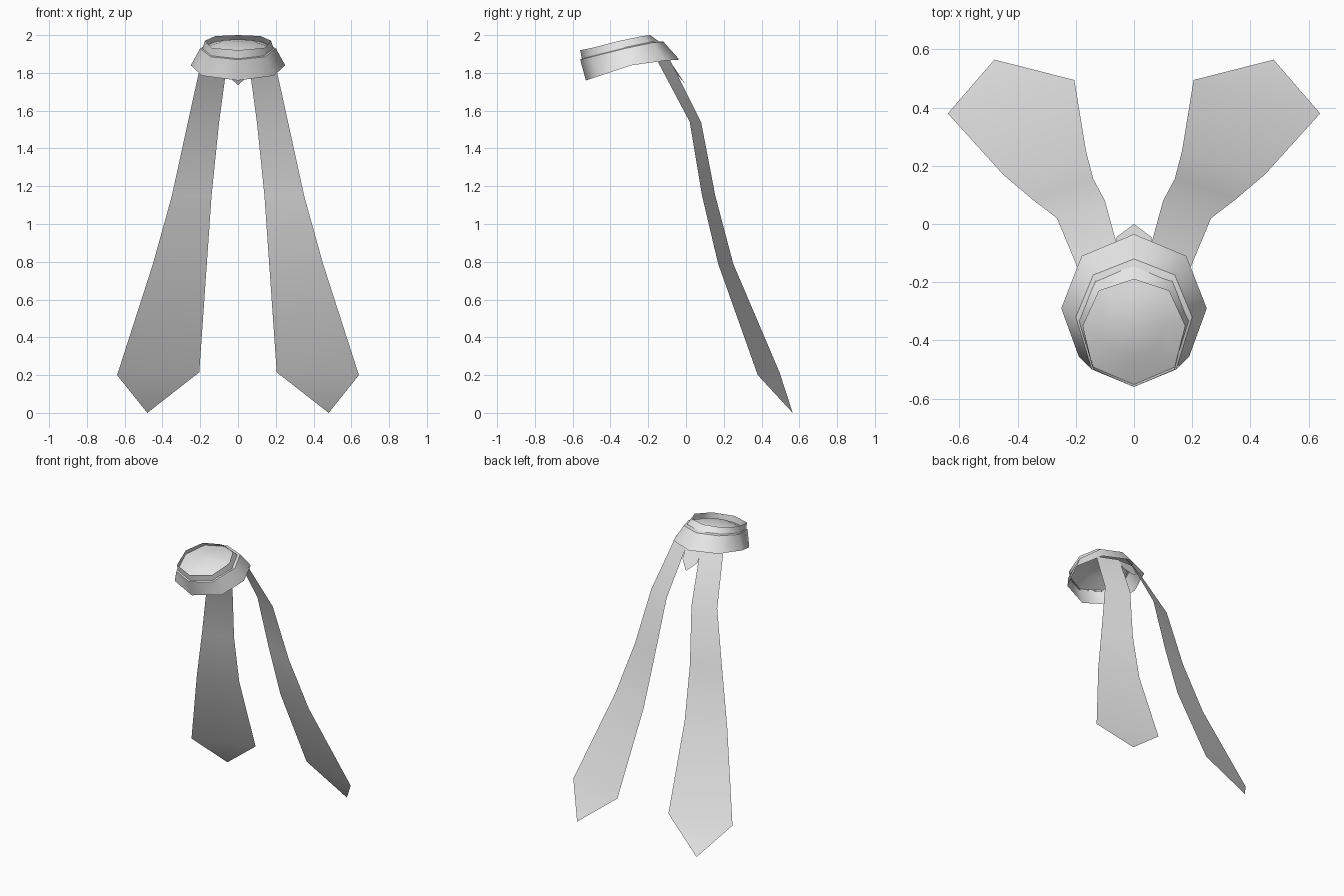
import bpy
from mathutils import Vector

cube = bpy.data.objects.get("Cube")
if cube:
    bpy.data.objects.remove(cube)

grey = bpy.data.materials.new("light_grey")
grey.use_nodes = True
grey.diffuse_color = (0.8, 0.8, 0.8, 1)
grey.node_tree.nodes["Principled BSDF"].inputs["Base Color"].default_value = grey.diffuse_color


def make(name, verts, faces):
    mesh = bpy.data.meshes.new(name)
    mesh.from_pydata(verts, [], faces)
    mesh.materials.append(grey)
    for p in mesh.polygons:
        p.use_smooth = True
    obj = bpy.data.objects.new(name, mesh)
    bpy.context.collection.objects.link(obj)
    return obj


def octagon(half):
    """Five points from front to back, mirrored into a closed ring."""
    return [Vector(p) for p in half] + [Vector((-x, y, z)) for x, y, z in half[3:0:-1]]


def loft(rings):
    """Quads between successive rings, facing outward when listed bottom to top."""
    n = len(rings[0])
    return [(r * n + i, r * n + (i + 1) % n, (r + 1) * n + (i + 1) % n, (r + 1) * n + i)
            for r in range(len(rings) - 1) for i in range(n)]


def band(name, rings):
    return make(name, sum(rings, []), loft(rings))


# Tilted eight-sided rims of the cap
brim = octagon([(0, -.53, 1.76), (.19, -.455, 1.785), (.25, -.29, 1.84), (.18, -.11, 1.865), (0, -.035, 1.87)])
waist = octagon([(0, -.56, 1.87), (.145, -.5, 1.885), (.2, -.32, 1.93), (.14, -.175, 1.96), (0, -.12, 1.965)])
base = octagon([(0, -.55, 1.865), (.14, -.49, 1.88), (.19, -.33, 1.925), (.135, -.185, 1.95), (0, -.13, 1.957)])
top = octagon([(0, -.56, 1.92), (.14, -.5, 1.932), (.175, -.35, 1.97), (.12, -.23, 1.995), (0, -.19, 2.0)])

band("cap_skirt", [brim, waist])
band("cap_upper_band", [base, top])

# Shallow dome that closes the cap
peak = Vector((0, -.355, 1.965))
middle = [p.lerp(peak, .5) + Vector((0, 0, .012)) for p in waist]
rings = [waist, middle]
make("cap_dome", waist + middle + [peak],
     loft(rings) + [(8 + i, 8 + (i + 1) % 8, 16) for i in range(8)])

# Pointed ribbons: outer and inner edge at each fold
outer = [(.19, -.16, 1.88), (.265, .02, 1.54), (.35, .085, 1.15), (.45, .17, .79), (.64, .38, .2)]
inner = [(.055, -.085, 1.87), (.10, .08, 1.54), (.14, .155, 1.15), (.165, .25, .79), (.205, .495, .215)]
tip = (.48, .565, 0)
for name, side in (("left_ribbon", 1), ("right_ribbon", -1)):
    verts = [(side * x, y, z) for x, y, z in outer + inner + [tip]]
    faces = [(i, i + 1, i + 6, i + 5) for i in range(4)] + [(4, 10, 9)]
    if side > 0:
        faces = [f[::-1] for f in faces]
    ribbon = make(name, verts, faces)
    # Ribbon fronts face the back
    if ribbon.data.polygons[0].normal.y < 0:
        ribbon.data.flip_normals()

# Small pointed tab between the ribbons
tab = make("back_tab", [(-.06, -.09, 1.87), (.06, -.09, 1.87), (.06, -.045, 1.79), (0, 0, 1.735), (-.06, -.045, 1.79)],
           [(0, 1, 2, 3, 4)])
if tab.data.polygons[0].normal.y < 0:
    tab.data.flip_normals()
